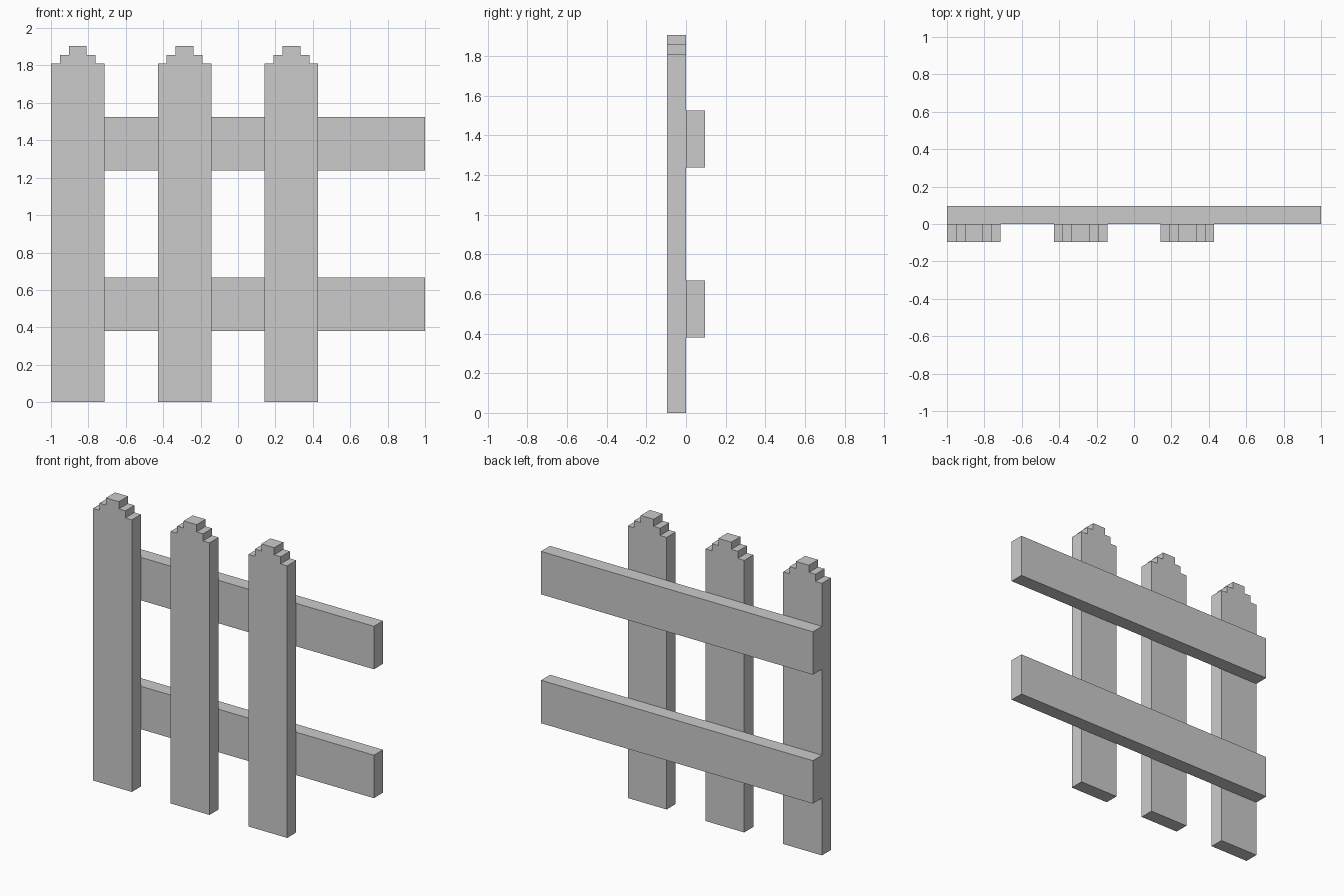
import bpy
import bmesh

if "Cube" in bpy.data.objects:
    bpy.data.objects.remove(bpy.data.objects["Cube"])

U = 2 / 21  # one grid unit of the blocky design


def extrude_profile(name, points, y0, y1):
    """Extrude an (x, z) outline, in grid units, from y0 to y1."""
    bm = bmesh.new()
    face = bm.faces.new([bm.verts.new((x * U, y0 * U, z * U)) for x, z in points])
    ret = bmesh.ops.extrude_face_region(bm, geom=[face])
    verts = [g for g in ret["geom"] if isinstance(g, bmesh.types.BMVert)]
    bmesh.ops.translate(bm, verts=verts, vec=(0, (y1 - y0) * U, 0))
    bmesh.ops.recalc_face_normals(bm, faces=bm.faces)
    mesh = bpy.data.meshes.new(name)
    bm.to_mesh(mesh)
    bm.free()
    obj = bpy.data.objects.new(name, mesh)
    bpy.context.collection.objects.link(obj)
    return obj


# Upright pickets with stepped tops
half = [(1.5, 0), (1.5, 19), (1, 19), (1, 19.5), (0.5, 19.5), (0.5, 20)]
outline = half + [(-x, z) for x, z in reversed(half)]
for i, cx in enumerate((-9, -3, 3), 1):
    extrude_profile(f"picket_{i}", [(x + cx, z) for x, z in outline], -1, 0)

# Horizontal rails behind the pickets
for name, z in (("lower_rail", 4), ("upper_rail", 13)):
    bar = [(-10.5, z), (10.5, z), (10.5, z + 3), (-10.5, z + 3)]
    extrude_profile(name, bar, 0, 1)
